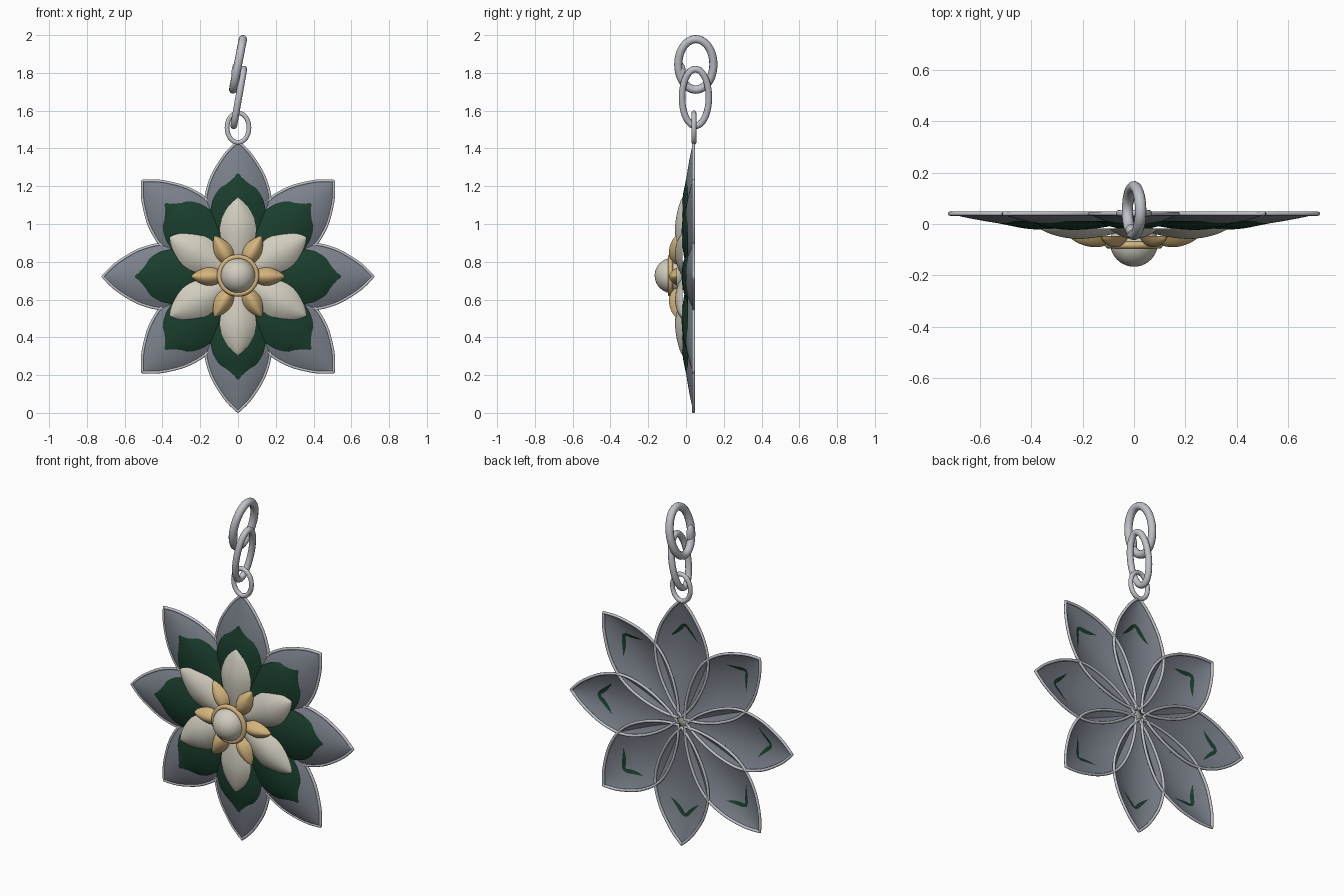
import bpy, bmesh, math
from mathutils import Vector, Matrix

if "Cube" in bpy.data.objects:
    bpy.data.objects.remove(bpy.data.objects["Cube"])

CZ = 0.722  # height of the flower centre


def material(name, rgb):
    m = bpy.data.materials.new(name)
    m.diffuse_color = (*rgb, 1)
    m.use_nodes = True
    m.node_tree.nodes["Principled BSDF"].inputs["Base Color"].default_value = m.diffuse_color
    return m


STEEL = material("dark_steel", (0.20, 0.22, 0.26))
SILVER = material("silver", (0.52, 0.54, 0.58))
GREEN = material("green_enamel", (0.010, 0.048, 0.026))
CREAM = material("cream_enamel", (0.64, 0.61, 0.52))
GOLD = material("gold", (0.65, 0.45, 0.20))


def smooth_profile(pts, steps=5):
    # Catmull-Rom through (radius, half width) points
    p = [Vector(q) for q in pts]
    p = [2 * p[0] - p[1]] + p + [2 * p[-1] - p[-2]]
    out = []
    for i in range(1, len(p) - 2):
        a, b, c, d = p[i - 1:i + 3]
        for k in range(steps):
            t = k / steps
            out.append(0.5 * (2 * b + (c - a) * t + (2 * a - 5 * b + 4 * c - d) * t * t
                              + (3 * b - a - 3 * c + d) * t ** 3))
    return out + [p[-2]]


def place(angle, r, side, y):
    s, c = math.sin(angle), math.cos(angle)
    return Vector((r * s + side * c, y, CZ + r * c - side * s))


def finish(ob, mat):
    ob.data.materials.append(mat)
    bpy.context.scene.collection.objects.link(ob)
    return ob


def petals(name, count, offset, pts, base_y, depth, mat, power=1.2, cols=14):
    # ring of open-backed domed petals
    prof = smooth_profile(pts)
    wmax = max(w for _, w in prof)
    bm = bmesh.new()
    for n in range(count):
        a = offset + 2 * math.pi * n / count
        rows = []
        for r, w in prof:
            w = max(w, 0)
            row = []
            for j in range(cols + 1):
                t = 2 * j / cols - 1
                y = base_y - depth * (w / wmax) ** power * (1 - t * t)
                row.append(bm.verts.new(place(a, r, t * w, y)))
            rows.append(row)
        for p, q in zip(rows, rows[1:]):
            for j in range(cols):
                bm.faces.new((p[j], p[j + 1], q[j + 1], q[j]))
    bmesh.ops.remove_doubles(bm, verts=bm.verts, dist=1e-5)
    for f in bm.faces:
        f.smooth = True
    me = bpy.data.meshes.new(name)
    bm.to_mesh(me)
    bm.free()
    return finish(bpy.data.objects.new(name, me), mat)


def wire(name, loops, radius, mat):
    # round tubes along closed loops
    cu = bpy.data.curves.new(name, 'CURVE')
    cu.dimensions = '3D'
    cu.bevel_depth = radius
    cu.bevel_resolution = 3
    for loop in loops:
        sp = cu.splines.new('POLY')
        sp.points.add(len(loop) - 1)
        for pt, co in zip(sp.points, loop):
            pt.co = (*co, 1)
        sp.use_cyclic_u = True
        sp.use_smooth = True
    return finish(bpy.data.objects.new(name, cu), mat)


def link(name, centre, half_w, half_h, radius, yaw, lean, mat):
    # oval link, drawn in the xz plane then turned and leaned
    rot = Matrix.Rotation(lean, 3, 'Y') @ Matrix.Rotation(yaw, 3, 'Z')
    loop = []
    for i in range(48):
        t = 2 * math.pi * i / 48
        loop.append(Vector(centre) + rot @ Vector((half_w * math.cos(t), 0, half_h * math.sin(t))))
    return wire(name, [loop], radius, mat)


# Petal outlines (radius, half width)
outer = [(0.03, 0), (0.1, 0.062), (0.2, 0.122), (0.3, 0.16), (0.38, 0.172), (0.45, 0.164),
         (0.53, 0.138), (0.6, 0.099), (0.66, 0.056), (0.716, 0)]
green = [(0.04, 0), (0.12, 0.075), (0.22, 0.125), (0.32, 0.146), (0.39, 0.138), (0.44, 0.117),
         (0.48, 0.085), (0.53, 0.044), (0.555, 0.022), (0.566, 0)]
cream = [(0.03, 0), (0.08, 0.04), (0.16, 0.08), (0.24, 0.097), (0.3, 0.088), (0.36, 0.058),
         (0.4, 0.025), (0.418, 0)]
gold = [(0.06, 0), (0.09, 0.028), (0.13, 0.046), (0.17, 0.046), (0.21, 0.031), (0.235, 0.015), (0.25, 0)]

# Four layers of petals
petals("outer_petals", 8, 0, outer, 0.038, 0.045, STEEL)
petals("green_petals", 8, 0, green, 0.011, 0.034, GREEN)
petals("cream_petals", 6, 0, cream, -0.018, 0.040, CREAM, 1.0)
petals("gold_petals", 6, math.pi / 6, gold, -0.047, 0.043, GOLD, 0.8)

# Wire rim around every outer petal
prof = smooth_profile(outer)
rims = []
for n in range(8):
    a = math.pi * n / 4
    right = [place(a, r, w, 0.04) for r, w in prof]
    left = [place(a, r, -w, 0.04) for r, w in prof[1:-1]]
    rims.append(right + left[::-1])
wire("petal_rims", rims, 0.008, SILVER)

# Centre bead and its collar
bpy.ops.mesh.primitive_uv_sphere_add(segments=40, ring_count=20, radius=0.093,
                                     location=(0, -0.073, CZ + 0.005))
bead = bpy.context.object
bead.name = "centre_bead"
bead.data.materials.append(CREAM)
bpy.ops.object.shade_smooth()
bpy.ops.mesh.primitive_torus_add(major_radius=0.098, minor_radius=0.014, major_segments=48,
                                 minor_segments=12, location=(0, -0.082, CZ + 0.005),
                                 rotation=(math.pi / 2, 0, 0))
collar = bpy.context.object
collar.name = "bead_collar"
collar.data.materials.append(GOLD)
bpy.ops.object.shade_smooth()

# Hanging loop and two chain links
link("hanging_loop", (0, 0.042, 1.51), 0.058, 0.078, 0.013, 0, 0, SILVER)
link("lower_link", (0.004, 0.05, 1.67), 0.071, 0.152, 0.018, math.pi / 2, math.radians(10), SILVER)
link("upper_link", (0, 0.052, 1.845), 0.093, 0.136, 0.022, math.pi / 2, math.radians(11), SILVER)

# Small clasp nub on the upper link
bpy.ops.mesh.primitive_uv_sphere_add(segments=20, ring_count=12, radius=1,
                                     location=(-0.012, -0.025, 1.80))
nub = bpy.context.object
nub.name = "link_clasp"
nub.scale = (0.022, 0.024, 0.055)
nub.data.materials.append(SILVER)
bpy.ops.object.shade_smooth()
